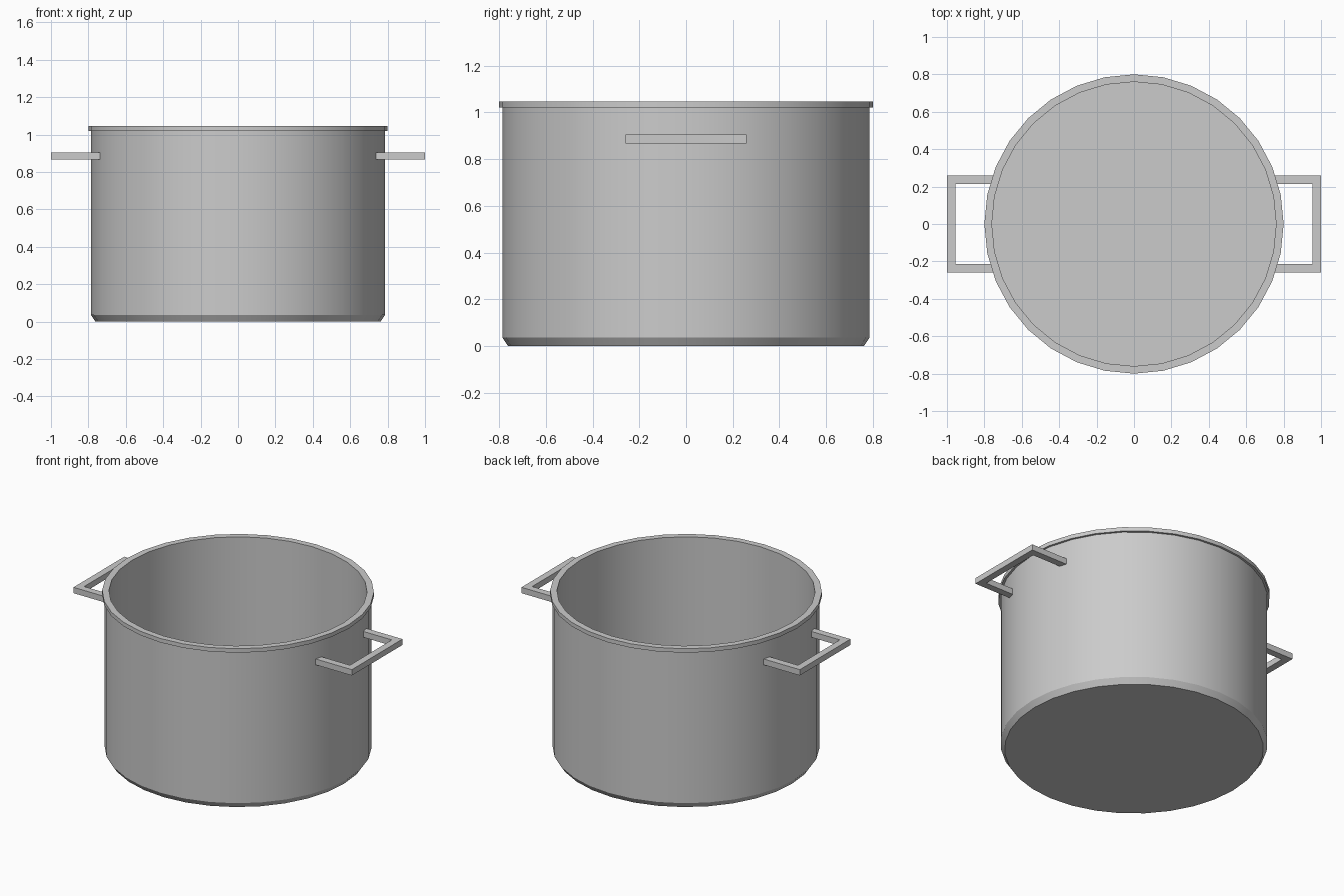
import bpy, bmesh
from math import sin, cos, pi, radians

if "Cube" in bpy.data.objects:
    bpy.data.objects.remove(bpy.data.objects["Cube"])

SIDES = 32


def make_object(name, bm):
    bmesh.ops.recalc_face_normals(bm, faces=bm.faces)
    mesh = bpy.data.meshes.new(name)
    bm.to_mesh(mesh)
    bm.free()
    obj = bpy.data.objects.new(name, mesh)
    bpy.context.collection.objects.link(obj)
    return obj


def lathe(name, profile):
    """Turn (radius, z) points around z; both ends are capped flat."""
    bm = bmesh.new()
    rings = [[bm.verts.new((r * cos(2 * pi * i / SIDES), r * sin(2 * pi * i / SIDES), z))
              for i in range(SIDES)] for r, z in profile]
    for a, b in zip(rings, rings[1:]):
        for i in range(SIDES):
            j = (i + 1) % SIDES
            bm.faces.new((a[i], a[j], b[j], b[i]))
    bm.faces.new(rings[0])
    bm.faces.new(rings[-1])
    return make_object(name, bm)


def extrude_outline(name, outline, z0, z1):
    """Flat (x, y) outline raised from z0 to z1."""
    bm = bmesh.new()
    face = bm.faces.new([bm.verts.new((x, y, z0)) for x, y in outline])
    top = bmesh.ops.extrude_face_region(bm, geom=[face])["geom"]
    verts = [v for v in top if isinstance(v, bmesh.types.BMVert)]
    bmesh.ops.translate(bm, vec=(0, 0, z1 - z0), verts=verts)
    return make_object(name, bm)


# Pot: chamfered base, wall, overhanging rim, hollow inside and floor
pot = lathe("pot_body", [(0.762, 0), (0.786, 0.036), (0.786, 1.02), (0.80, 1.02),
                         (0.80, 1.046), (0.76, 1.046), (0.76, 0.036)])
bpy.context.view_layer.objects.active = pot
pot.select_set(True)
bpy.ops.object.shade_smooth_by_angle(angle=radians(30))

# Square loop handles, mirrored to both sides
handles = extrude_outline("side_handles", [
    (0.737, -0.26), (1.0, -0.26), (1.0, 0.26), (0.737, 0.26),
    (0.737, 0.215), (0.955, 0.215), (0.955, -0.215), (0.737, -0.215)], 0.866, 0.904)
mirror = handles.modifiers.new("Mirror", 'MIRROR')
mirror.use_axis[0] = True
